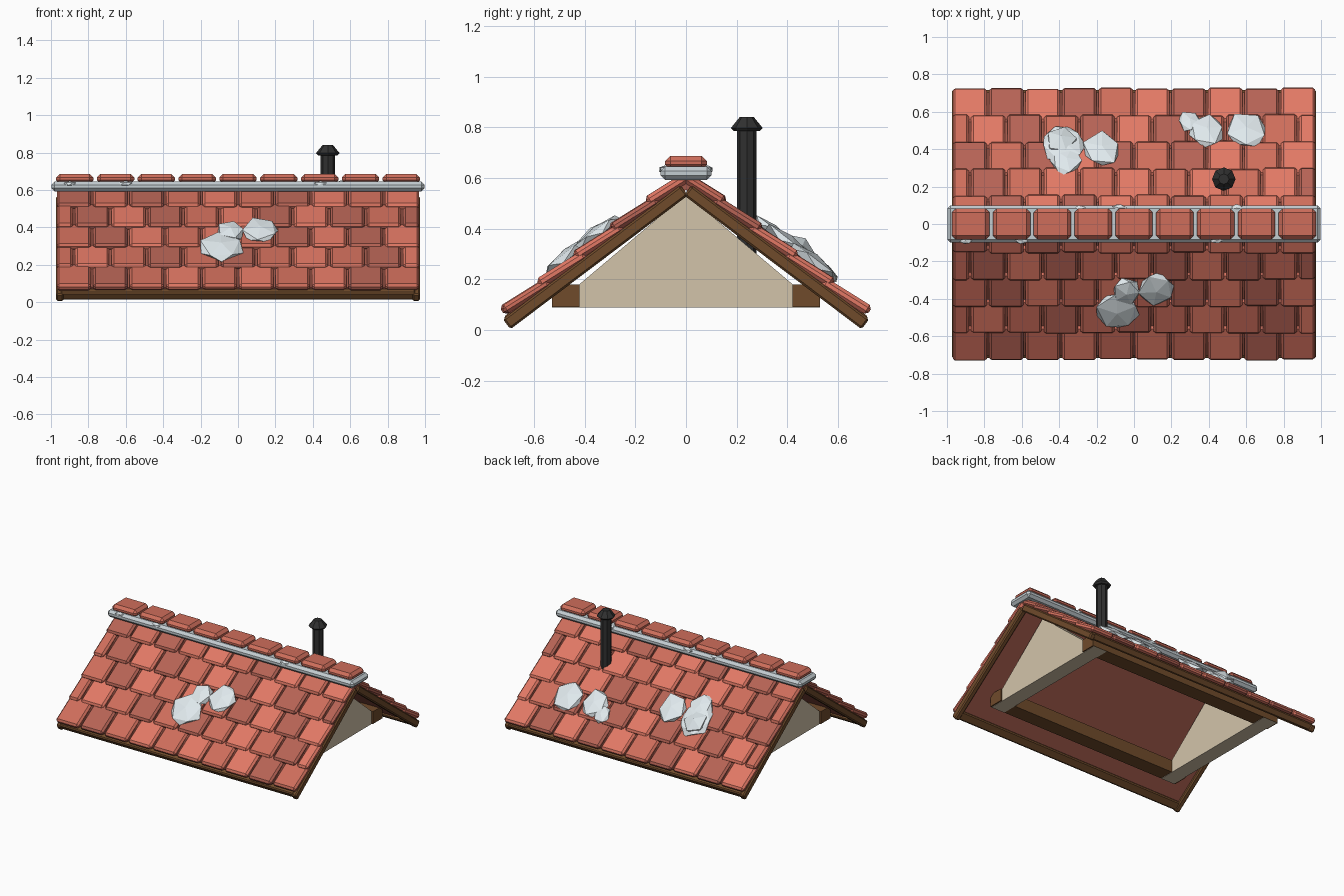
import bpy, bmesh, math, random
from mathutils import Matrix, Vector

if "Cube" in bpy.data.objects:
    bpy.data.objects.remove(bpy.data.objects["Cube"])

random.seed(4)
A = math.radians(37)
T, S = Matrix.Translation, Matrix.Diagonal


def mat(name, r, g, b):
    m = bpy.data.materials.new(name)
    m.diffuse_color = (r, g, b, 1)
    m.use_nodes = True
    m.node_tree.nodes["Principled BSDF"].inputs["Base Color"].default_value = m.diffuse_color
    return m


REDS = [mat("tile_light", .76, .19, .13), mat("tile_mid", .62, .155, .105),
        mat("tile_dark", .47, .125, .09)]
DECK = mat("deck_red", .36, .10, .07)
WOOD = mat("wood", .16, .07, .024)
CREAM = mat("plaster", .65, .55, .40)
SNOW = mat("snow", .74, .81, .84)
MORTAR = mat("ridge_grey", .55, .61, .64)
IRON = mat("iron", .03, .03, .03)

# Slope frame: x along ridge, y down the slope, z outward from the slope
BACK = T((0, 0, .525)) @ Matrix.Rotation(-A, 4, 'X')
SIDES = {"back": BACK, "front": Matrix.Rotation(math.pi, 4, 'Z') @ BACK}


def block(bm, lo, hi, mtx=Matrix(), bevel=0, mi=0):
    """Box between two corners, optionally chamfered."""
    old = set(bm.faces)
    lo, hi = Vector(lo), Vector(hi)
    m = mtx @ T((lo + hi) / 2) @ S((*(hi - lo), 1))
    vs = bmesh.ops.create_cube(bm, size=1, matrix=m)["verts"]
    if bevel:
        edges = list({e for v in vs for e in v.link_edges})
        bmesh.ops.bevel(bm, geom=edges, offset=bevel, segments=1, affect='EDGES')
    for f in bm.faces:
        if f not in old:
            f.material_index = mi


def lump(bm, mtx, rx, ry, rz, jit=.12):
    """Flattened low-poly clump."""
    m = mtx @ S((rx, ry, rz, 1)) @ Matrix.Rotation(random.uniform(0, 6), 4, 'Z')
    vs = bmesh.ops.create_icosphere(bm, subdivisions=1, radius=1)["verts"]
    for v in vs:
        v.co = m @ (v.co * random.uniform(1 - jit, 1 + jit))


def finish(bm, name, mats):
    bmesh.ops.recalc_face_normals(bm, faces=bm.faces)
    me = bpy.data.meshes.new(name)
    bm.to_mesh(me)
    bm.free()
    for m in mats:
        me.materials.append(m)
    ob = bpy.data.objects.new(name, me)
    bpy.context.collection.objects.link(ob)
    return ob


def box(name, lo, hi, m, mtx=Matrix(), bevel=0):
    bm = bmesh.new()
    block(bm, lo, hi, mtx, bevel)
    return finish(bm, name, [m])


# Both slopes: deck, timber edges and tile courses
for side, M in SIDES.items():
    box(side + "_deck", (-.955, -.04, .022), (.955, .83, .065), DECK, M)
    box(side + "_eave_board", (-.95, .80, .005), (.95, .862, .055), WOOD, M, .008)
    for sx, end in ((-1, "left"), (1, "right")):
        box(f"{side}_{end}_rake_board", (sx * .952 - .02, -.01, 0),
            (sx * .952 + .02, .868, .05), WOOD, M, .008)
    for row in range(5):
        bm = bmesh.new()
        low = .848 - .179 * row
        length = .215 if row < 4 else .185
        # lower edge kicks up so each course laps the one below
        R = M @ T((0, low, .076)) @ Matrix.Rotation(math.radians(5), 4, 'X')
        p = .195
        cuts = [-.975 + p * i for i in range(11)]
        if row % 2:
            cuts = [-.975] + [c + p / 2 for c in cuts[:-1]] + [.975]
        last = -1
        for a, b in zip(cuts, cuts[1:]):
            mi = random.choice([i for i in range(3) if i != last])
            last = mi
            j = random.uniform(-.004, .004)
            block(bm, (a + .006, -length, -.02), (b - .006, j, .02 + j / 2), R, .013, mi)
        finish(bm, f"{side}_tile_course_{row + 1}", REDS)

# Gable walls
for sx, end in ((-1, "left"), (1, "right")):
    bm = bmesh.new()
    tri = [(-.53, .088), (.53, .088), (0, .535)]
    f = bm.faces.new([bm.verts.new((sx * .68, y, z)) for y, z in tri])
    ext = bmesh.ops.extrude_face_region(bm, geom=[f])["geom"]
    for v in ext:
        if isinstance(v, bmesh.types.BMVert):
            v.co.x = sx * .79
    finish(bm, end + "_gable", [CREAM])

# Wall plates running under the slopes
for sy, side in ((-1, "front"), (1, "back")):
    box(side + "_wall_plate", (-.8, sy * .475 - .055, .09), (.8, sy * .475 + .055, .18), WOOD)

# Ridge strip and cap tiles
box("ridge_strip", (-.998, -.1, .592), (.998, .1, .645), MORTAR, bevel=.018)
bm = bmesh.new()
for i in range(9):
    x = -.873 + .2183 * i
    block(bm, (x - .1, -.082, .632), (x + .1, .082, .686), bevel=.02)
finish(bm, "ridge_cap_tiles", [REDS[1]])
bm = bmesh.new()
for x, y in ((-.9, -.085), (-.6, -.085), (.44, -.085), (-.29, .08), (-.08, .085), (.55, .085)):
    lump(bm, T((x, y, .633)), .04, .022, .016)
finish(bm, "ridge_snow_lumps", [SNOW])

# Snow patches on the slopes: world x, y, radius
PATCHES = {
    "front": [(-.09, -.465, .125, .03), (-.04, -.36, .075, .035), (.12, -.35, .1, .028)],
    "back": [(-.38, .42, .125, .03), (-.36, .34, .09, .028), (-.39, .44, .085, .05),
             (-.17, .40, .11, .03), (.39, .50, .1, .03), (.30, .55, .065, .022),
             (.6, .50, .11, .03)],
}
for side, pts in PATCHES.items():
    bm = bmesh.new()
    for x, y, r, h in pts:
        u = (abs(y) - .06) / math.cos(A)
        lx = x if side == "back" else -x
        lump(bm, SIDES[side] @ T((lx, u, .098)), r, r * 1.12, h)
    finish(bm, side + "_snow_patches", [SNOW])


# Flue pipe with a flared cowl
def cone(bm, r1, r2, z1, z2):
    bmesh.ops.create_cone(bm, cap_ends=True, segments=8, radius1=r1, radius2=r2,
                          depth=z2 - z1, matrix=T((.48, .24, (z1 + z2) / 2)))


bm = bmesh.new()
cone(bm, .038, .038, .3, .80)
finish(bm, "flue_pipe", [IRON])
bm = bmesh.new()
cone(bm, .052, .063, .785, .797)
cone(bm, .063, .028, .797, .84)
finish(bm, "flue_cowl", [IRON])
